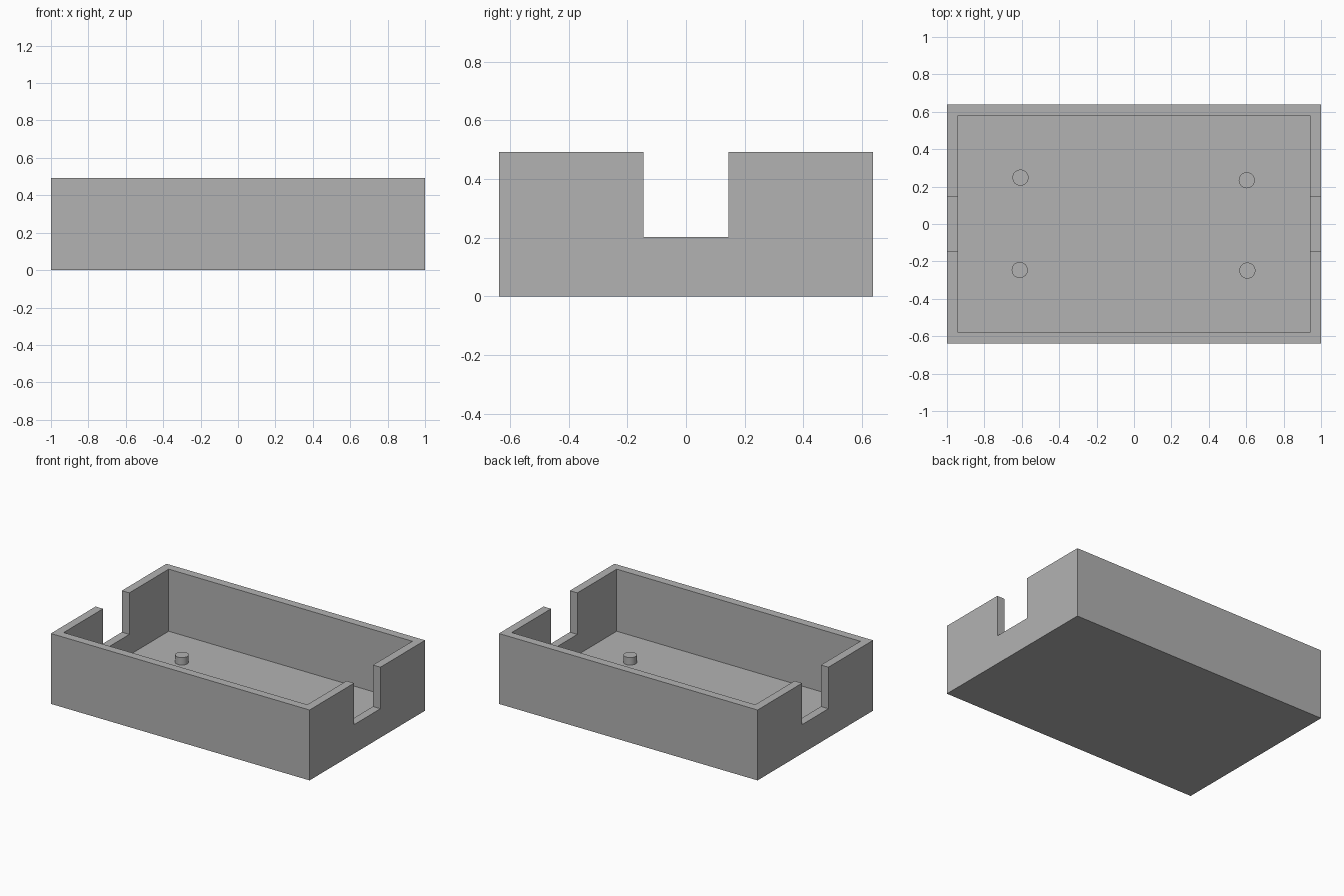
import bpy
import math

cube = bpy.data.objects.get("Cube")
if cube:
    bpy.data.objects.remove(cube, do_unlink=True)

LENGTH, WIDTH, HEIGHT = 2.0, 1.276, 0.492
WALL, FLOOR = 0.058, 0.058
NOTCH_WIDTH, NOTCH_BOTTOM = 0.29, 0.202
PEG_RADIUS, PEG_TOP = 0.043, 0.11

grey = bpy.data.materials.new("plain_grey")
grey.use_nodes = True
colour = (0.448, 0.448, 0.448, 1)
grey.diffuse_color = colour
grey.node_tree.nodes["Principled BSDF"].inputs["Base Color"].default_value = colour


def box(name, size, bottom):
    """Box centred on x and y, standing on the given height."""
    bpy.ops.mesh.primitive_cube_add(size=1, location=(0, 0, bottom + size[2] / 2))
    ob = bpy.context.object
    ob.name = name
    ob.scale = size
    bpy.ops.object.transform_apply(location=True, rotation=False, scale=True)
    ob.data.materials.append(grey)
    return ob


def cut(target, cutter):
    """Subtract the cutter from the target, then discard it."""
    cutter.hide_render = True
    mod = target.modifiers.new("cut", 'BOOLEAN')
    mod.operation = 'DIFFERENCE'
    mod.solver = 'EXACT'
    mod.object = cutter
    bpy.context.view_layer.objects.active = target
    bpy.ops.object.modifier_apply(modifier=mod.name)
    bpy.data.objects.remove(cutter, do_unlink=True)


# Open tray with a notch through both end walls
tray = box("tray", (LENGTH, WIDTH, HEIGHT), 0)
cut(tray, box("cavity_cutter", (LENGTH - 2 * WALL, WIDTH - 2 * WALL, HEIGHT), FLOOR))
cut(tray, box("notch_cutter", (LENGTH * 1.2, NOTCH_WIDTH, HEIGHT), NOTCH_BOTTOM))

# Four mounting pegs on the floor, slightly sunk into it
pegs = {
    "peg_back_right": (-0.607, 0.248),
    "peg_back_left": (0.603, 0.234),
    "peg_front_right": (-0.611, -0.246),
    "peg_front_left": (0.606, -0.249),
}
sink = FLOOR / 2
for name, (x, y) in pegs.items():
    bpy.ops.mesh.primitive_cylinder_add(
        vertices=32, radius=PEG_RADIUS, depth=PEG_TOP - sink,
        location=(x, y, (PEG_TOP + sink) / 2))
    peg = bpy.context.object
    peg.name = name
    peg.data.materials.append(grey)
    bpy.ops.object.shade_smooth_by_angle(angle=math.radians(30))
